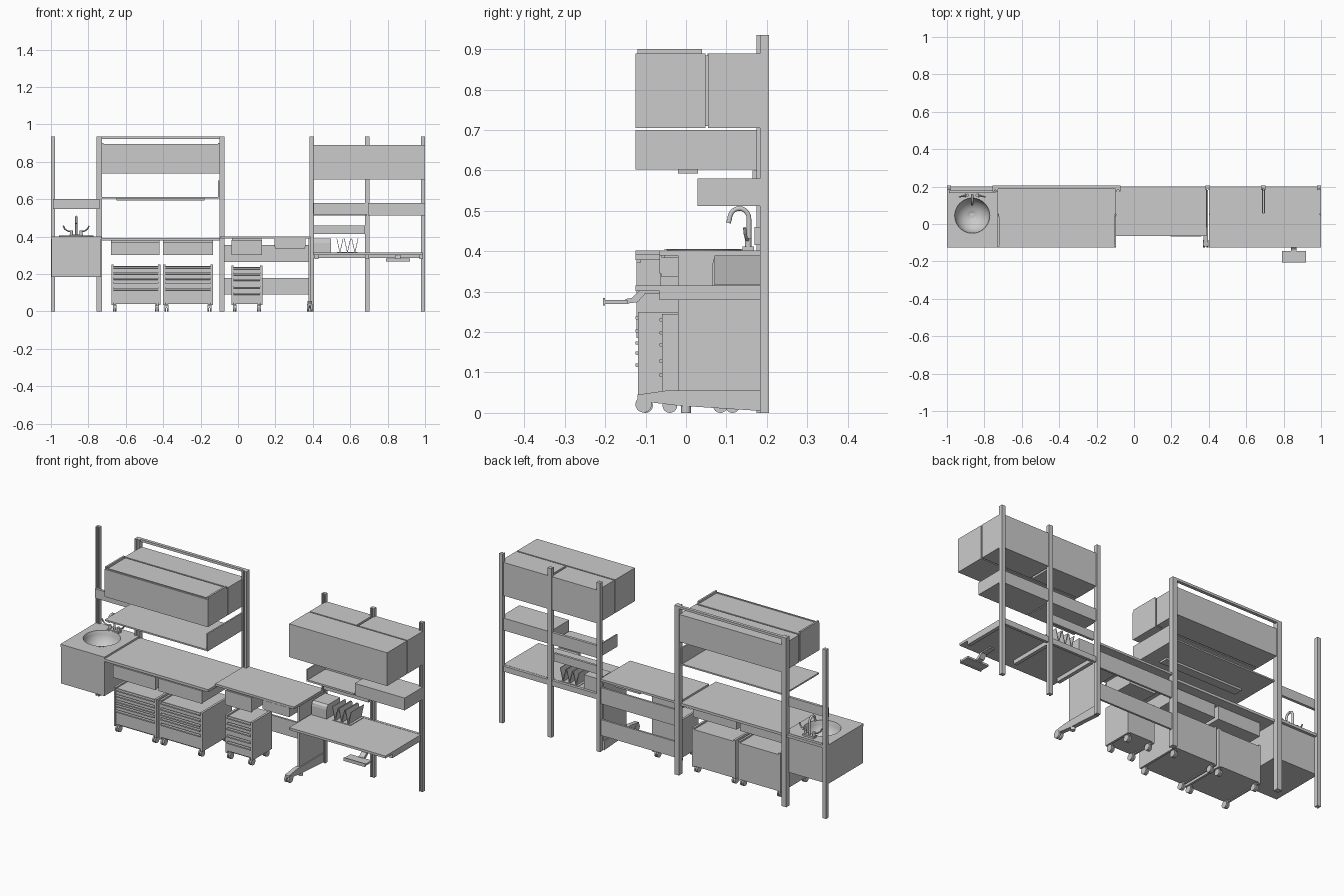
import bpy, math
from mathutils import Vector

if "Cube" in bpy.data.objects:
    bpy.data.objects.remove(bpy.data.objects["Cube"])


def mesh_obj(name, verts, faces):
    me = bpy.data.meshes.new(name)
    me.from_pydata(verts, [], faces)
    ob = bpy.data.objects.new(name, me)
    bpy.context.collection.objects.link(ob)
    return ob


def prism(name, pts, a, b, axis):
    """Extrude a 2D profile along an axis: 'x' -> (y, z) points, 'z' -> (x, y), 'y' -> (x, z)."""
    place = {'x': lambda p, t: (t, p[0], p[1]), 'y': lambda p, t: (p[0], t, p[1]),
             'z': lambda p, t: (p[0], p[1], t)}[axis]
    n = len(pts)
    verts = [place(p, a) for p in pts] + [place(p, b) for p in pts]
    faces = [list(range(n))[::-1], list(range(n, 2 * n))]
    faces += [[i, (i + 1) % n, n + (i + 1) % n, n + i] for i in range(n)]
    ob = mesh_obj(name, verts, faces)
    import bmesh
    bm = bmesh.new()
    bm.from_mesh(ob.data)
    bmesh.ops.recalc_face_normals(bm, faces=bm.faces)
    bm.to_mesh(ob.data)
    bm.free()
    return ob


def box(name, x0, x1, y0, y1, z0, z1):
    return prism(name, [(x0, y0), (x1, y0), (x1, y1), (x0, y1)], z0, z1, 'z')


def smooth(ob):
    bpy.ops.object.select_all(action='DESELECT')
    ob.select_set(True)
    bpy.context.view_layer.objects.active = ob
    bpy.ops.object.shade_smooth_by_angle()


def cyl(name, loc, r, depth, axis='z', n=24):
    rot = {'x': (0, math.pi / 2, 0), 'y': (math.pi / 2, 0, 0), 'z': (0, 0, 0)}[axis]
    bpy.ops.mesh.primitive_cylinder_add(vertices=n, radius=r, depth=depth, location=loc, rotation=rot)
    ob = bpy.context.object
    ob.name = name
    smooth(ob)
    return ob


def tube(name, pts, r):
    cu = bpy.data.curves.new(name, 'CURVE')
    cu.dimensions = '3D'
    cu.bevel_depth, cu.bevel_resolution, cu.use_fill_caps = r, 3, True
    sp = cu.splines.new('POLY')
    sp.points.add(len(pts) - 1)
    for p, c in zip(sp.points, pts):
        p.co = (*c, 1)
    ob = bpy.data.objects.new(name, cu)
    bpy.context.collection.objects.link(ob)
    return ob


def post(name, x0, x1, y0=.18, y1=.205):
    """Slotted upright."""
    w, d = (x1 - x0) * .33, .006
    prism(name, [(x0, y0), (x0 + w, y0), (x0 + w, y0 + d), (x1 - w, y0 + d), (x1 - w, y0), (x1, y0),
                 (x1, y1), (x0, y1)], 0, .935, 'z')


def caster(name, x, y, r=.018):
    for s in (-1, 1):
        cyl(name + '_wheel', (x + s * .006, y, r), r, .008, 'x')
    box(name + '_fork', x - .004, x + .004, y - .01, y + .012, r, .043)


def cart(name, x0, x1, y0, y1, levels):
    """Rolling drawer cart with lipped drawer fronts."""
    top = levels[-1]
    box(name + '_body', x0 + .006, x1 - .006, y0 + .015, y1, .04, top)
    for a, b in zip(levels, levels[1:]):
        w = b - a
        prism(name + '_drawer', [(y0 + .015, a + .002), (y0 + .007, a + .002), (y0 + .007, b - .012),
                                 (y0, b - .010), (y0, b - .003), (y0 + .015, b - .003)], x0 + .012, x1 - .012, 'x')
    for x in (x0, x1 - .012):
        box(name + '_side_rail', x, x + .012, y0 + .006, y1, .035, top + .008)
        for y in (y0 + .025, y1 - .025):
            caster(name + '_caster', x + .006 + (.012 if x == x0 else -.012), y)


# Uprights
for i, (a, b) in enumerate([(-1, -.978), (-.757, -.727), (-.1, -.072), (.382, .405), (.68, .704), (.978, 1)]):
    post(f'upright_{i}', a, b, .175 if i in (1, 2) else .183)

# Sink cabinet
sx, sy = -.865, .045
box('sink_front', -.998, -.732, -.123, -.115, .185, .388)
box('sink_back', -.998, -.732, .175, .183, .185, .388)
box('sink_left', -.998, -.99, -.115, .175, .185, .388)
box('sink_right', -.74, -.732, -.115, .175, .185, .388)
box('sink_floor', -.99, -.74, -.115, .175, .185, .193)
top = box('sink_counter', -1, -.73, -.125, .185, .388, .402)
cut = cyl('basin_cutter', (sx, sy, .39), .094, .2, n=40)
m = top.modifiers.new('hole', 'BOOLEAN')
m.object, m.operation, m.solver = cut, 'DIFFERENCE', 'EXACT'
bpy.context.view_layer.objects.active = top
bpy.ops.object.modifier_apply(modifier='hole')
bpy.data.objects.remove(cut)

# Basin bowl, a half round turned about its centre
N, prof = 40, [(.1, .405), (.094, .406)] + [
    (.092 * math.cos(t * math.pi / 16), .402 - .085 * math.sin(t * math.pi / 16)) for t in range(8)] + [(.015, .317)]
verts = [(sx + r * math.cos(2 * math.pi * i / N), sy + r * math.sin(2 * math.pi * i / N), z)
         for r, z in prof for i in range(N)]
faces = [[k * N + i, (k + 1) * N + i, (k + 1) * N + (i + 1) % N, k * N + (i + 1) % N]
         for k in range(len(prof) - 1) for i in range(N)]
faces.append([(len(prof) - 1) * N + i for i in range(N)])
smooth(mesh_obj('basin', verts, faces))

# Faucet with wing levers
box('faucet_base', sx - .035, sx + .035, .14, .168, .402, .412)
arc = [(sx, .132 + .024 * math.cos(math.pi * t / 10), .48 + .026 * math.sin(math.pi * t / 10)) for t in range(11)]
tube('faucet_spout', [(sx, .156, .405)] + arc + [(sx, .105, .47)], .006)
for s in (-1, 1):
    cyl('faucet_valve', (sx + s * .026, .154, .42), .008, .024)
    tube('faucet_lever', [(sx + s * .026, .154, .428), (sx + s * .045, .15, .43),
                          (sx + s * .06, .147, .44), (sx + s * .069, .145, .458)], .004)
box('sink_wall_panel', -.99, -.74, .165, .18, .548, .6)
box('sink_back_rail', -.98, -.757, .185, .2, .385, .4)

# Main workbench
box('main_worktop', -.73, -.095, -.125, .185, .378, .392)
for a, b in ((-.68, -.42), (-.4, -.135)):
    box('main_drawer', a, b, -.112, .13, .305, .378)
    box('main_drawer_front', a, b, -.122, -.112, .302, .372)
for a, b in ((-.677, -.415), (-.4, -.135)):
    cart('wide_cart', a, b, -.125, .14, (.045, .125, .155, .18, .21, .242))

# Upper cabinet of the main bench
box('top_rail', -.73, -.1, .188, .205, .922, .935)
box('main_cabinet_front', -.73, -.097, -.125, .045, .737, .889)
box('main_cabinet_rear', -.73, -.097, .053, .183, .737, .889)
box('main_cabinet_core', -.725, -.102, .04, .06, .742, .884)
box('main_cabinet_back', -.727, -.1, .183, .2, .737, .889)
for x in (-.73, -.107):
    box('cabinet_end_lip', x, x + .01, -.12, .04, .889, .901)
box('cabinet_front_lip', -.73, -.097, -.12, -.114, .889, .894)
box('main_shelf', -.727, -.1, -.125, .185, .603, .611)
box('shelf_end', -.106, -.098, -.125, .185, .603, .7)
box('shelf_lamp', -.65, -.18, -.02, .03, .592, .603)

# Low desk in the middle
box('low_worktop', -.095, .388, -.065, .2, .39, .402)
box('desk_drawer', -.033, .125, -.055, .12, .305, .39)
box('desk_drawer_front', -.035, .128, -.064, -.055, .302, .382)
box('desk_tray', .198, .357, -.062, .12, .337, .385)
box('desk_tray_lip', .196, .36, -.066, -.06, .345, .39)
for a, b in ((.265, .355), (.09, .178)):
    box('desk_back_panel', -.072, .382, .187, .198, a, b)
cart('narrow_cart', -.036, .13, -.065, .11, (.045, .1, .135, .175, .205, .237))

# Panel leg with castered foot
box('leg_panel', .378, .39, -.02, .183, .05, .39)
prism('leg_foot', [(-.12, .03), (-.02, .018), (.183, .005), (.183, .055), (-.05, .055), (-.12, .045)], .372, .396, 'x')
for s in (-1, 1):
    cyl('foot_wheel', (.384 + s * .009, -.105, .021), .02, .01, 'x')
cyl('foot_rear_pad', (.384, 0, .009), .012, .018)

# Right workbench
box('right_worktop', .4, .99, -.125, .183, .302, .315)
for x in (.41, .68, .97):
    box('worktop_bracket', x, x + .02, -.065, .183, .28, .302)
box('worktop_rear_rail', .405, .98, .185, .2, .285, .315)

# Pull-out tray under the right bench
prism('tray_arm', [(-.15, .27), (-.12, .274), (-.1, .296), (-.04, .296), (-.04, .302), (-.115, .302), (-.135, .284),
                   (-.15, .282)], .84, .87, 'x')
box('pull_tray', .79, .92, -.205, -.145, .27, .28)
box('tray_edge', .79, .92, -.205, -.2, .266, .284)

# Desk organiser and file dividers
prism('organiser', [(.065, .315), (.183, .315), (.183, .39), (.078, .39), (.068, .38), (.065, .365)], .405, .497, 'x')
for x in (.545, .585, .625):
    for s in (-1, 1):
        prism('file_divider', [(x - .0015, .315), (x + .0015, .315), (x + s * .017 + .0015, .39),
                               (x + s * .017 - .0015, .39)], .07, .183, 'y')
box('divider_base', .53, .64, .07, .183, .315, .318)

# Right wall rails and shelves
box('tool_rail', .405, .68, .17, .183, .415, .46)
box('shelf_box', .695, 1, .028, .185, .512, .58)
box('paper_shelf', .4, .69, .028, .185, .512, .522)
box('paper_shelf_end', .4, .407, .028, .185, .512, .58)
box('paper_shelf_back', .4, .69, .183, .198, .512, .58)
box('shelf_box_back', .7, .98, .185, .198, .512, .58)

# Right overhead cabinets
box('right_cabinet_front', .4, 1, -.125, .048, .705, .889)
for a, b in ((.4, .686), (.698, 1)):
    box('right_cabinet_rear', a, b, .055, .185, .705, .889)
    box('right_cabinet_back', a + .005, b - .005, .185, .2, .705, .889)
box('right_cabinet_core', .405, .995, .04, .06, .71, .884)
